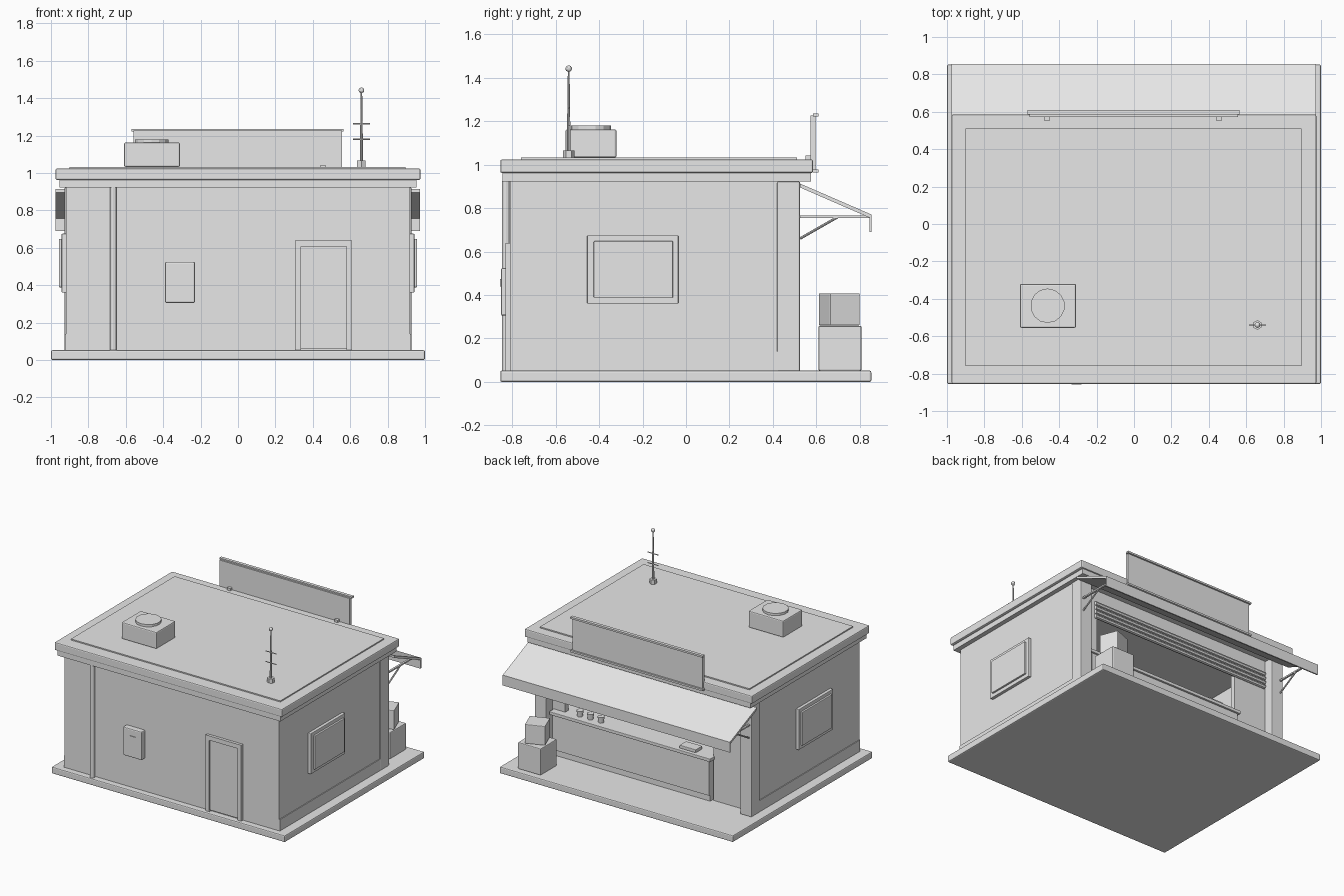
import bpy, bmesh, math
from mathutils import Vector

if "Cube" in bpy.data.objects:
    bpy.data.objects.remove(bpy.data.objects["Cube"], do_unlink=True)

grey = bpy.data.materials.new("plain_grey")
grey.use_nodes = True
grey.diffuse_color = (0.8, 0.8, 0.8, 1)
grey.node_tree.nodes["Principled BSDF"].inputs["Base Color"].default_value = (0.8, 0.8, 0.8, 1)


def finish(name, bm, bevel=0.0):
    bmesh.ops.recalc_face_normals(bm, faces=bm.faces)
    mesh = bpy.data.meshes.new(name)
    bm.to_mesh(mesh)
    bm.free()
    mesh.materials.append(grey)
    ob = bpy.data.objects.new(name, mesh)
    bpy.context.collection.objects.link(ob)
    if bevel:
        mod = ob.modifiers.new("bevel", "BEVEL")
        mod.width = bevel
        mod.segments = 2
    return ob


def box(name, x, y, z, bevel=0.0, turn=0.0):
    """Box from (min, max) pairs, optionally turned about its own upright axis."""
    bm = bmesh.new()
    bmesh.ops.create_cube(bm, size=1)
    size = Vector([b - a for a, b in (x, y, z)])
    bmesh.ops.scale(bm, vec=size, verts=bm.verts)
    ob = finish(name, bm, bevel)
    ob.location = [(a + b) / 2 for a, b in (x, y, z)]
    ob.rotation_euler.z = turn
    return ob


def rod(name, start, end, r1, r2=None, sides=12):
    """Cylinder or taper between two points."""
    a, b = Vector(start), Vector(end)
    bm = bmesh.new()
    bmesh.ops.create_cone(bm, cap_ends=True, segments=sides, radius1=r1,
                          radius2=r1 if r2 is None else r2, depth=(b - a).length)
    ob = finish(name, bm)
    ob.location = (a + b) / 2
    ob.rotation_euler = (b - a).to_track_quat("Z", "Y").to_euler()
    return ob


def extrude_x(name, profile, x0, x1):
    """Closed (y, z) profile swept along x."""
    bm = bmesh.new()
    face = bm.faces.new([bm.verts.new((x0, y, z)) for y, z in profile])
    new = bmesh.ops.extrude_face_region(bm, geom=[face])["geom"]
    bmesh.ops.translate(bm, vec=(x1 - x0, 0, 0),
                        verts=[v for v in new if isinstance(v, bmesh.types.BMVert)])
    return finish(name, bm)


# Ground slab and roof
box("base_slab", (-1, 1), (-.855, .853), (0, .052), .008)
box("roof_band", (-.955, .955), (-.845, .575), (.922, .966))
box("roof_slab", (-.975, .975), (-.855, .585), (.962, 1.024), .008)
box("roof_panel", (-.9, .895), (-.76, .51), (1.02, 1.033))

# Hollow room with service opening
box("rear_wall", (-.92, .92), (-.81, -.77), (.05, .925))
for name, s in (("left", 1), ("right", -1)):
    def span(a, b):
        return tuple(sorted((s * a, s * b)))
    box(name + "_wall", span(.88, .92), (-.81, .45), (.05, .925))
    box(name + "_plinth", span(.9, .926), (-.81, .425), (.05, .14))
    box(name + "_corner_post", span(.83, .928), (.42, .525), (.05, .922), .006)
    box(name + "_window_frame", span(.91, .943), (-.455, -.035), (.36, .675), .004)
    box(name + "_window_pane", span(.93, .957), (-.425, -.06), (.388, .648), .004)
    box(name + "_awning_bracket", span(.9, .915), (.52, .85), (.755, .766))
    rod(name + "_awning_strut", (s * .907, .525, .66), (s * .907, .7, .76), .006, sides=8)
box("facade_lintel", (-.84, .84), (.41, .45), (.82, .925))
box("facade_left_panel", (.72, .84), (.41, .45), (.05, .83))
box("facade_right_panel", (-.84, -.55), (.41, .45), (.05, .83))

# Rolled up shutter slats
for i in range(4):
    z = .81 - .034 * i
    rod("shutter_slat_%d" % (i + 1), (-.82, .455, z), (.74, .455, z), .017, sides=8)

# Counter with goods
box("counter_front", (-.54, .8), (.41, .49), (.1, .37))
box("counter_kick", (-.54, .8), (.41, .475), (.05, .1))
box("counter_top", (-.56, .82), (.33, .505), (.37, .395), .004)
for i in range(3):
    x = .42 + .09 * i
    rod("cup_%d" % (i + 1), (x, .44, .395), (x, .44, .44), .02, .025)
box("counter_tray", (-.42, -.28), (.4, .48), (.395, .42), .004)

# Awning with hanging front lip
extrude_x("awning", [(.525, .913), (.855, .77), (.855, .69), (.845, .69),
                     (.845, .756), (.525, .895)], -.975, .972)

# Sign board
box("sign_board", (-.56, .555), (.573, .597), (.972, 1.226))
for name, z in (("top", 1.222), ("bottom", .963)):
    box("sign_%s_trim" % name, (-.57, .565), (.585, .61), (z, z + .014))
for i, x in enumerate((-.465, .455)):
    box("sign_foot_%d" % (i + 1), (x - .014, x + .014), (.55, .58), (1.02, 1.042))

# Crates beside the counter
box("lower_crate", (.68, .875), (.61, .808), (.052, .258), .006)
box("upper_crate", (.705, .853), (.632, .78), (.26, .408), .005, math.radians(21))

# Rear door
for name, x, z in (("left_jamb", (.58, .61), (.052, .64)),
                   ("right_jamb", (.305, .336), (.052, .64)),
                   ("head", (.336, .58), (.606, .64))):
    box("door_" + name, x, (-.832, -.8), z)
box("door_leaf", (.33, .585), (-.822, -.8), (.062, .61))

# Drainpipe and meter cabinet
rod("drainpipe", (-.667, -.828, .052), (-.667, -.828, .925), .018)
box("meter_cabinet", (-.39, -.23), (-.852, -.8), (.305, .525), .008)
box("meter_handle", (-.335, -.28), (-.857, -.85), (.463, .473))
box("meter_handle_grip", (-.29, -.28), (-.857, -.85), (.44, .465))

# Rooftop cooling unit
box("cooler_box", (-.61, -.31), (-.555, -.32), (1.033, 1.162), .008)
rod("cooler_fan", (-.462, -.437, 1.155), (-.462, -.437, 1.18), .092, sides=14)

# Aerial
ax, ay = .66, -.54
rod("aerial_foot", (ax, ay, 1.03), (ax, ay, 1.066), .026, sides=6)
rod("aerial_mast", (ax, ay, 1.06), (ax, ay, 1.435), .009, .004, sides=8)
for i, z in enumerate((1.18, 1.262)):
    rod("aerial_bar_%d" % (i + 1), (ax - .045, ay, z), (ax + .045, ay, z), .004, sides=6)
bm = bmesh.new()
bmesh.ops.create_uvsphere(bm, u_segments=12, v_segments=8, radius=.015)
finish("aerial_ball", bm).location = (ax, ay, 1.442)
